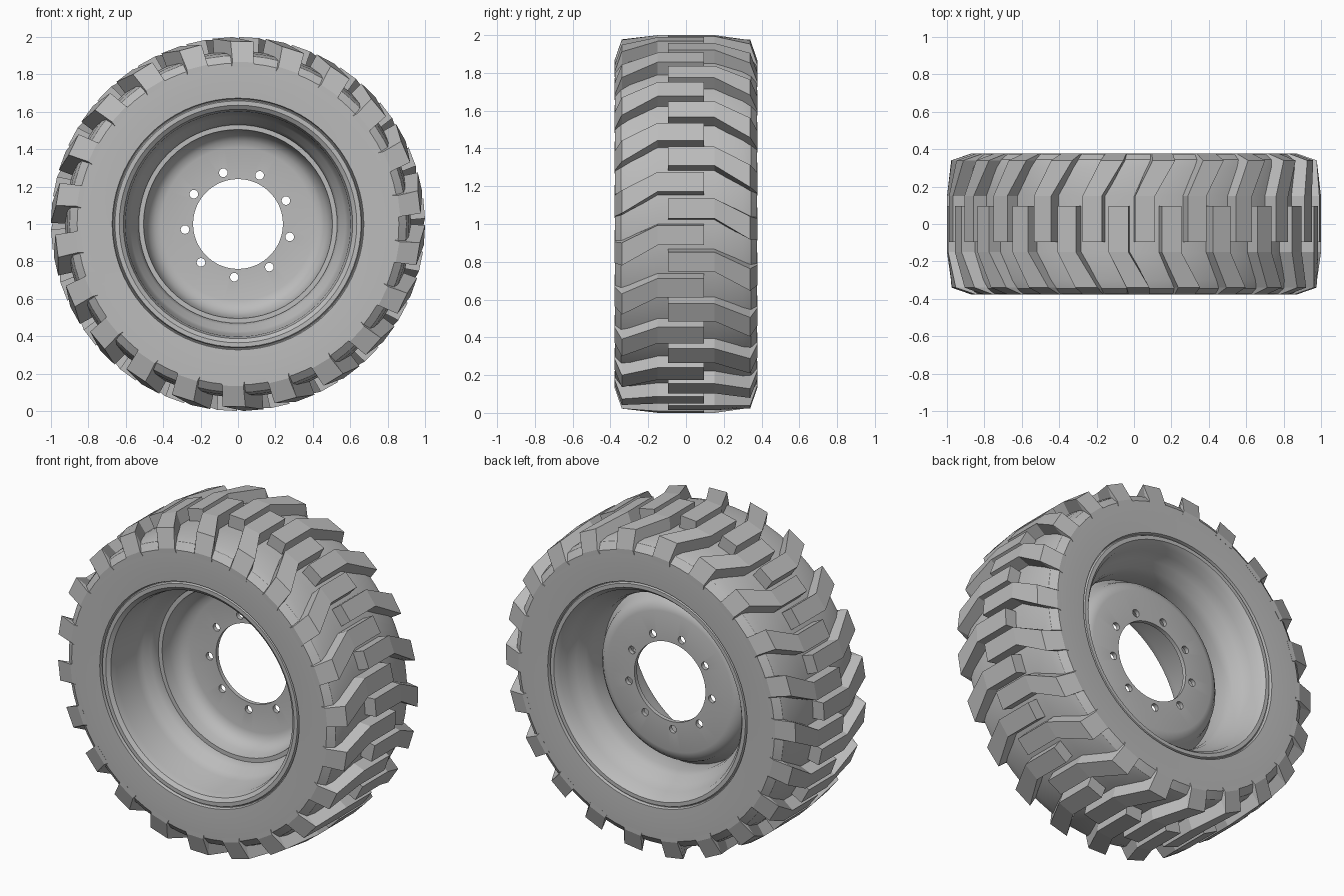
import bpy, bmesh
from math import radians, sin, cos, pi
from mathutils import Matrix, Vector

if "Cube" in bpy.data.objects:
    bpy.data.objects.remove(bpy.data.objects["Cube"])

HUB = Vector((0, 0, 1))
LUGS = 22
PITCH = 2 * pi / LUGS

grey = bpy.data.materials.new("plain_grey")
grey.use_nodes = True
GREY = (0.5, 0.5, 0.5, 1)
grey.diffuse_color = GREY
grey.node_tree.nodes["Principled BSDF"].inputs["Base Color"].default_value = GREY


def finish(bm, name, smooth=None):
    """Turn a bmesh into an object, optionally smooth shaded below an angle."""
    bmesh.ops.recalc_face_normals(bm, faces=bm.faces)
    mesh = bpy.data.meshes.new(name)
    bm.to_mesh(mesh)
    bm.free()
    mesh.materials.append(grey)
    obj = bpy.data.objects.new(name, mesh)
    bpy.context.collection.objects.link(obj)
    if smooth:
        activate(obj)
        bpy.ops.object.shade_smooth_by_angle(angle=radians(smooth))
    return obj


def activate(obj):
    bpy.ops.object.select_all(action='DESELECT')
    obj.select_set(True)
    bpy.context.view_layer.objects.active = obj


def revolve(name, profile, steps=72, smooth=None):
    """Spin a closed (y, radius) outline around the axle."""
    bm = bmesh.new()
    vs = [bm.verts.new((r, y, 1)) for y, r in profile]
    es = [bm.edges.new((vs[i - 1], vs[i])) for i in range(len(vs))]
    bmesh.ops.spin(bm, geom=vs + es, cent=HUB, axis=(0, 1, 0),
                   angle=2 * pi, steps=steps)
    bmesh.ops.remove_doubles(bm, verts=bm.verts, dist=0.0005)
    return finish(bm, name, smooth)


def polar(angle, radius, y):
    return (radius * cos(angle), y, 1 + radius * sin(angle))


def mirrored(half):
    """Complete a half outline, given outwards from y = 0."""
    return [(-y, r) for y, r in reversed(half)] + half


# Tyre body with flat sidewalls and a bead recess
revolve("tyre_body", mirrored([
    (0.15, 0.925), (0.30, 0.915), (0.345, 0.90), (0.375, 0.86),
    (0.377, 0.78), (0.372, 0.673), (0.355, 0.668), (0.355, 0.64)]), smooth=25)

# Rim barrel: deep at the front, shallow at the back
revolve("rim_barrel", [
    (-0.355, 0.664), (-0.367, 0.658), (-0.367, 0.635), (-0.35, 0.613),
    (-0.31, 0.602), (-0.14, 0.59), (-0.10, 0.575), (-0.06, 0.545),
    (-0.02, 0.53), (0.14, 0.53), (0.19, 0.542), (0.24, 0.575),
    (0.29, 0.60), (0.34, 0.613), (0.367, 0.635), (0.367, 0.658),
    (0.355, 0.664)], smooth=35)

# Dished wheel disc with a large centre hole
disc = revolve("wheel_disc", [
    (-0.01, 0.535), (-0.01, 0.505), (0.05, 0.495), (0.095, 0.475),
    (0.12, 0.445), (0.13, 0.41), (0.13, 0.24), (0.155, 0.24),
    (0.155, 0.42), (0.145, 0.455), (0.115, 0.485), (0.06, 0.505),
    (0.03, 0.535)])

# Nine bolt holes cut through the disc
bm = bmesh.new()
for i in range(9):
    x, y, z = polar(radians(66 + 40 * i), 0.285, 0.14)
    place = Matrix.Translation((x, y, z)) @ Matrix.Rotation(pi / 2, 4, 'X')
    bmesh.ops.create_cone(bm, cap_ends=True, segments=16, radius1=0.023,
                          radius2=0.023, depth=0.2, matrix=place)
cutter = finish(bm, "bolt_hole_cutter")
cutter.hide_render = True
cut = disc.modifiers.new("bolt_holes", 'BOOLEAN')
cut.object = cutter
cut.operation = 'DIFFERENCE'
cut.solver = 'EXACT'
activate(disc)
bpy.ops.object.modifier_apply(modifier=cut.name)
bpy.data.objects.remove(cutter)
activate(disc)
bpy.ops.object.shade_smooth_by_angle(angle=radians(35))

# Tread lug stations: outward distance, angle shift, top radius, base radius, width
STATIONS = [(-0.095, 0.0, 1.0, 0.89, 0.106),
            (0.15, 0.0, 1.0, 0.89, 0.106),
            (0.34, -0.105, 0.978, 0.87, 0.125),
            (0.378, -0.115, 0.868, 0.84, 0.13)]


def tread(name, side, start):
    """One row of bent lugs that reach past the middle of the tread."""
    bm = bmesh.new()
    for k in range(LUGS):
        centre = start + k * PITCH
        rings = []
        for out, shift, top, base, width in STATIONS:
            a, w, y = centre + shift, width / 2, side * out
            corners = [(a - w - 0.008, base), (a - w, top),
                       (a + w, top), (a + w + 0.008, base)]
            rings.append([bm.verts.new(polar(t, r, y)) for t, r in corners])
        for p, q in zip(rings, rings[1:]):
            for i in range(4):
                j = (i + 1) % 4
                bm.faces.new((p[i], p[j], q[j], q[i]))
        bm.faces.new(rings[0])
        bm.faces.new(rings[-1])
    return finish(bm, name)


FRONT_START = radians(78.4)
tread("front_tread_lugs", -1, FRONT_START)
tread("back_tread_lugs", 1, FRONT_START + PITCH / 2)
